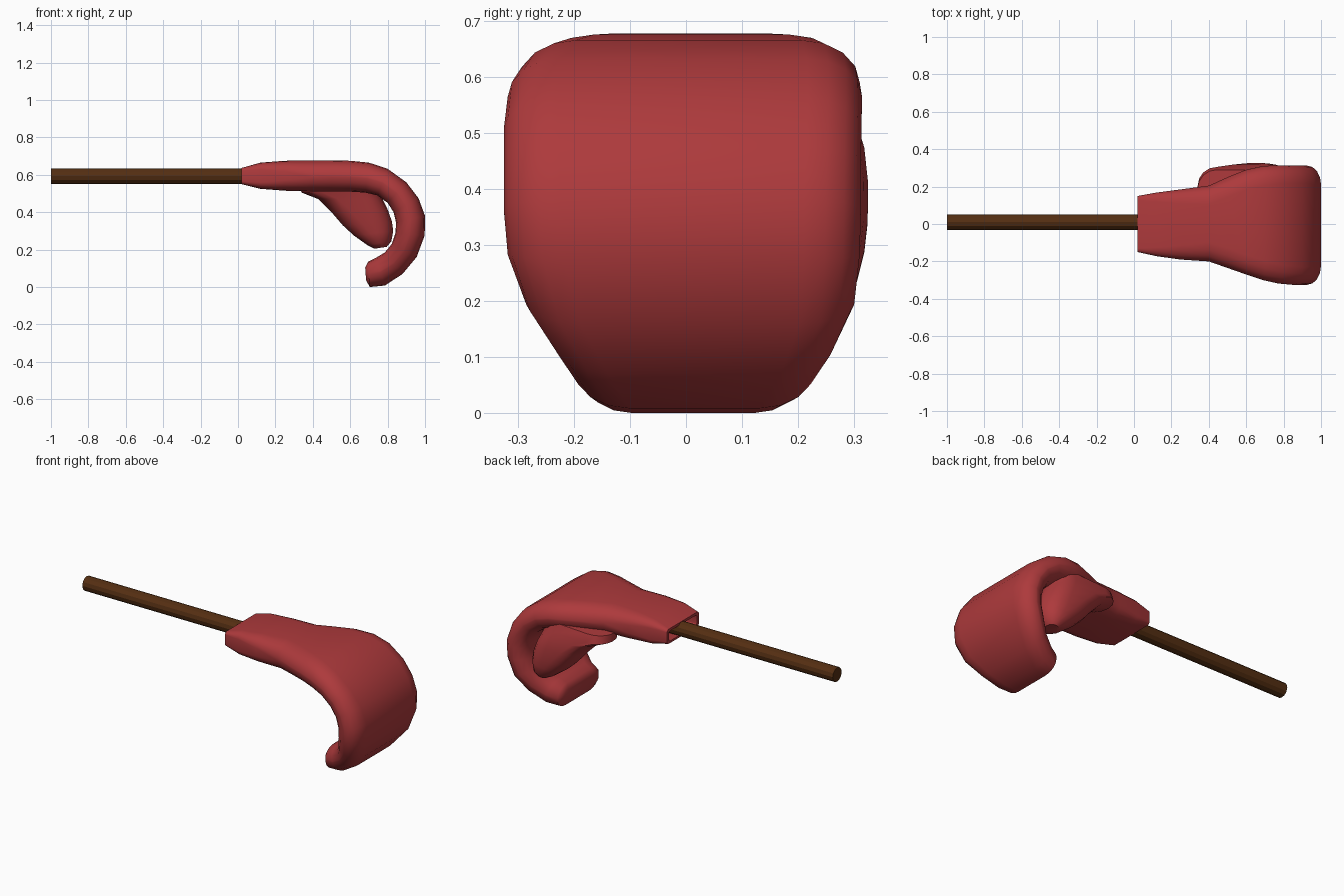
import bpy, bmesh, math
from mathutils import Vector

if "Cube" in bpy.data.objects:
    bpy.data.objects.remove(bpy.data.objects["Cube"])


def material(name, color):
    m = bpy.data.materials.new(name)
    m.diffuse_color = (*color, 1)
    m.use_nodes = True
    m.node_tree.nodes["Principled BSDF"].inputs["Base Color"].default_value = m.diffuse_color
    return m


def section(outer, inner, y0, y1, k):
    """Rounded rectangle spanning two side-view points; k = corner roundness."""
    o, i = Vector((outer[0], 0, outer[1])), Vector((inner[0], 0, inner[1]))
    mid, half = (o + i) / 2, (o - i) / 2
    t, yc, w = half.length, (y0 + y1) / 2, (y1 - y0) / 2
    axis = half.normalized()
    rz, ry = k * t, min(k * t * 1.35, w * 0.95)
    pts = []
    for q, (sy, sz) in enumerate([(1, 1), (-1, 1), (-1, -1), (1, -1)]):
        for n in range(5):
            a = math.radians(90 * q + 22.5 * n)
            y = sy * (w - ry) + ry * math.cos(a)
            z = sz * (t - rz) + rz * math.sin(a)
            pts.append(mid + axis * z + Vector((0, yc + y, 0)))
    return pts


def loft(name, stations, mat):
    bm = bmesh.new()
    rings = [[bm.verts.new(p) for p in section(*s)] for s in stations]
    for a, b in zip(rings, rings[1:]):
        for j in range(len(a)):
            k = (j + 1) % len(a)
            bm.faces.new((a[j], a[k], b[k], b[j]))
    bm.faces.new(rings[0])
    bm.faces.new(rings[-1])
    bmesh.ops.recalc_face_normals(bm, faces=bm.faces)
    me = bpy.data.meshes.new(name)
    bm.to_mesh(me)
    bm.free()
    ob = bpy.data.objects.new(name, me)
    bpy.context.collection.objects.link(ob)
    me.materials.append(mat)
    smooth(ob, 40)
    return ob


def smooth(ob, angle):
    bpy.ops.object.select_all(action='DESELECT')
    ob.select_set(True)
    bpy.context.view_layer.objects.active = ob
    bpy.ops.object.shade_smooth_by_angle(angle=math.radians(angle))


red = material("red", (0.42, 0.042, 0.045))
brown = material("brown", (0.09, 0.028, 0.006))

# Curled mitten: recessed cuff, palm, then fingers hooking under
loft("curled_hand", [
    ((.12, .63), (.12, .555), -.13, .13, .3),
    ((.02, .622), (.02, .562), -.13, .13, .3),
    ((.02, .637), (.02, .55), -.15, .15, .35),
    ((.12, .665), (.12, .525), -.172, .168, .5),
    ((.25, .675), (.25, .515), -.19, .185, .7),
    ((.40, .677), (.40, .51), -.20, .205, .9),
    ((.50, .677), (.50, .51), -.235, .25, .95),
    ((.60, .675), (.60, .51), -.27, .29, .95),
    ((.70, .665), (.68, .505), -.30, .31, .95),
    ((.80, .632), (.745, .49), -.318, .314, .95),
    ((.90, .56), (.80, .45), -.325, .313, .95),
    ((.965, .475), (.832, .40), -.325, .312, .95),
    ((1.0, .38), (.845, .345), -.325, .312, .95),
    ((.998, .275), (.842, .29), -.318, .31, .95),
    ((.955, .16), (.822, .23), -.285, .30, .95),
    ((.88, .07), (.785, .185), -.235, .265, .95),
    ((.785, .008), (.735, .155), -.20, .23, .95),
    ((.705, .0), (.695, .135), -.18, .205, .9),
    ((.685, .035), (.68, .105), -.155, .175, .9)], red)

# Thumb folding down from the +y edge of the palm
loft("thumb", [
    ((.75, .57), (.34, .55), .08, .29, .5),
    ((.75, .52), (.34, .505), .09, .305, .5),
    ((.77, .475), (.43, .47), .10, .318, .6),
    ((.80, .415), (.50, .40), .11, .325, .7),
    ((.823, .35), (.56, .33), .125, .324, .8),
    ((.83, .30), (.62, .275), .135, .318, .85),
    ((.82, .245), (.69, .225), .15, .305, .9),
    ((.795, .215), (.73, .205), .18, .28, .9)], red)

# Wooden stick held in the cuff
bpy.ops.mesh.primitive_cylinder_add(vertices=12, radius=.042, depth=1.11,
                                    location=(-.445, .01, .593),
                                    rotation=(0, math.pi / 2, 0))
stick = bpy.context.object
stick.name = "stick"
stick.data.materials.append(brown)
smooth(stick, 20)
